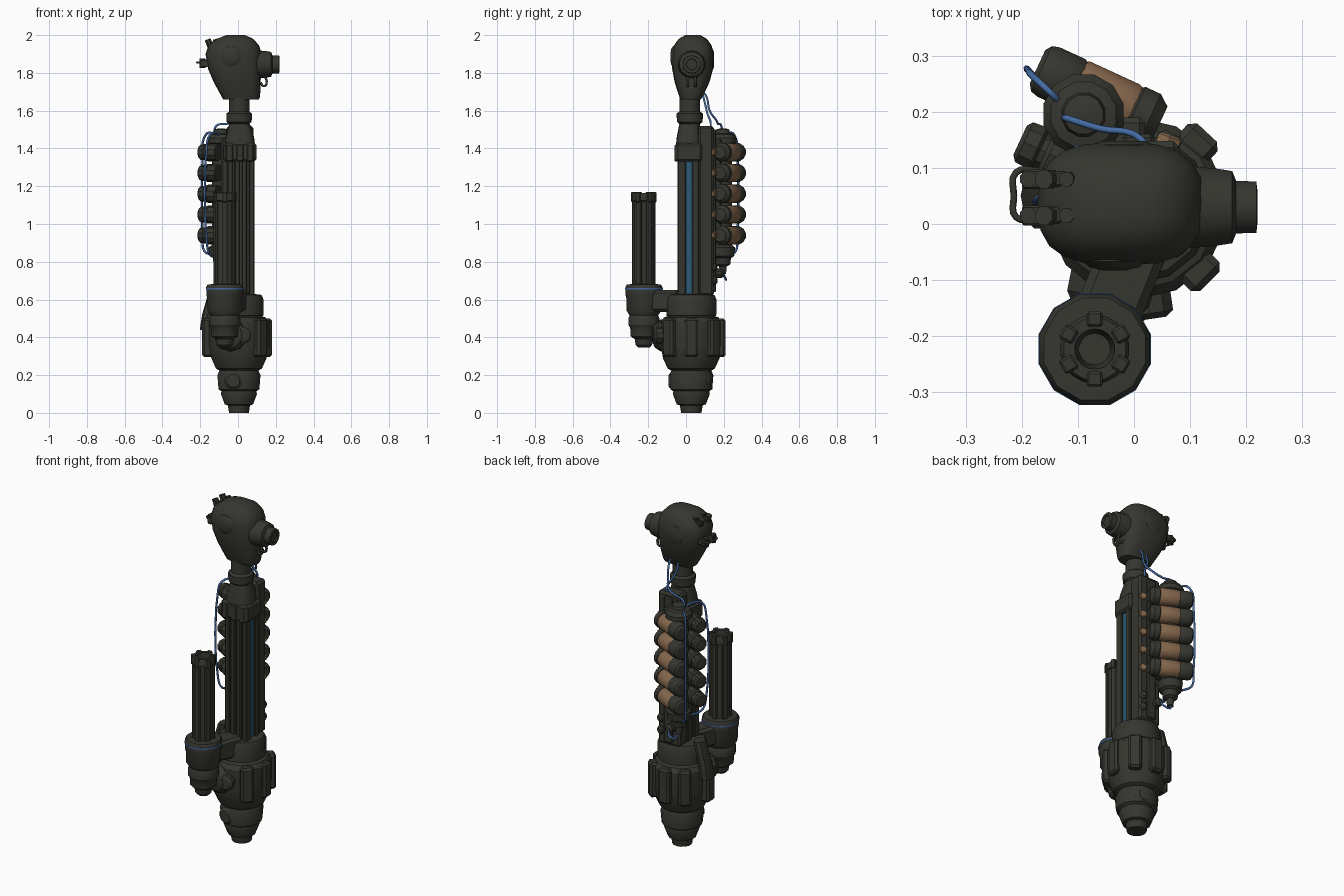
import bpy, bmesh, math
from mathutils import Vector, Matrix

def material(name, rgb):
    m = bpy.data.materials.new(name)
    m.diffuse_color = (*rgb, 1)
    return m

DARK = material("dark olive metal", (0.037, 0.037, 0.030))
BROWN = material("copper brown", (0.235, 0.135, 0.072))
WIRE = material("blue cable", (0.06, 0.15, 0.37))
STRIP = material("deep blue strip", (0.025, 0.10, 0.175))

def finish(name, bm, mat, bevel=0, angle=32):
    bmesh.ops.recalc_face_normals(bm, faces=bm.faces)
    if bevel:
        bmesh.ops.bevel(bm, geom=bm.edges[:], offset=bevel, segments=1, affect='EDGES')
    me = bpy.data.meshes.new(name)
    bm.to_mesh(me)
    bm.free()
    me.materials.append(mat)
    me.shade_smooth()
    me.set_sharp_from_angle(angle=math.radians(angle))
    ob = bpy.data.objects.new(name, me)
    bpy.context.collection.objects.link(ob)
    return ob

def loft(name, rings, mat, xform=Matrix()):
    bm = bmesh.new()
    loops = [[bm.verts.new(xform @ Vector(p)) for p in r] for r in rings]
    n = len(loops[0])
    for a, b in zip(loops, loops[1:]):
        for i in range(n):
            bm.faces.new((a[i], a[(i + 1) % n], b[(i + 1) % n], b[i]))
    bm.faces.new(loops[0])
    bm.faces.new(loops[-1])
    return finish(name, bm, mat)

def lathe(name, profile, at=(0, 0, 0), axis=(0, 0, 1), n=12, mat=DARK):
    """profile: (radius, distance along axis)"""
    q = Vector(axis).normalized().to_track_quat('Z', 'Y')
    rings = [[(r * math.cos(2 * math.pi * (i + .5) / n), r * math.sin(2 * math.pi * (i + .5) / n), h)
              for i in range(n)] for r, h in profile]
    return loft(name, rings, mat, Matrix.Translation(at) @ q.to_matrix().to_4x4())

def box(name, lo, hi, mat=DARK, bevel=0.008, turn=0, pivot=(0, 0, 0)):
    lo, hi = Vector(lo), Vector(hi)
    bm = bmesh.new()
    bmesh.ops.create_cube(bm, size=1)
    for v in bm.verts:
        v.co = Vector((v.co[i] * (hi[i] - lo[i]) + (hi[i] + lo[i]) / 2 for i in range(3)))
    if turn:
        bmesh.ops.rotate(bm, verts=bm.verts, cent=(0, 0, 0), matrix=Matrix.Rotation(math.radians(turn), 3, 'Z'))
    bmesh.ops.translate(bm, verts=bm.verts, vec=pivot)
    return finish(name, bm, mat, bevel)

def tube(name, pts, r=0.006, mat=WIRE):
    cu = bpy.data.curves.new(name, 'CURVE')
    cu.dimensions = '3D'
    cu.bevel_depth, cu.bevel_resolution, cu.resolution_u = r, 1, 4
    cu.use_fill_caps = True
    sp = cu.splines.new('BEZIER')
    sp.bezier_points.add(len(pts) - 1)
    for b, p in zip(sp.bezier_points, pts):
        b.co = p
        b.handle_left_type = b.handle_right_type = 'AUTO'
    cu.materials.append(mat)
    ob = bpy.data.objects.new(name, cu)
    bpy.context.collection.objects.link(ob)

def rounded(z, cx, hx, cy, hy, n=20, e=0.72):
    f = lambda t: math.copysign(abs(t) ** e, t)
    return [(cx + hx * f(math.cos(2 * math.pi * i / n)), cy + hy * f(math.sin(2 * math.pi * i / n)), z) for i in range(n)]

C = (0.005, 0.028, 0)          # main vertical axis

# Foot, lower body and collar
lathe("foot", [(.054, 0), (.06, .04), (.077, .045), (.098, .10), (.095, .115), (.111, .125),
               (.117, .20), (.105, .225), (.1, .25)], C, n=14)
lathe("body", [(.1, .22), (.125, .235), (.15, .29), (.162, .36), (.162, .48), (.145, .505), (.1, .52)], C, n=14)
lathe("collar", [(.1, .5), (.132, .515), (.134, .6), (.122, .625), (.08, .63)], C, n=14)
# Foot knobs
lathe("front_foot_knob", [(.05, 0), (.05, .03), (.035, .045)], (-.02, -.045, .17), (-.1, -1, 0))
lathe("back_foot_knob", [(.05, 0), (.05, .02), (.035, .035)], (.03, .1, .17), (.2, 1, 0))
# Armour pods around the body
for i, (a, d) in enumerate([(0, .175), (47, .184), (-45, .184), (180, .195), (130, .185), (90, .182)]):
    box(f"body_pod_{i}", (.12, -.036, .295), (d, .036, .5), bevel=.012, turn=a, pivot=C)
loft("left_strap", [rounded(.44, -.172, .03, .05, .04, 8), rounded(.52, -.16, .03, .05, .04, 8),
                    rounded(.65, -.125, .028, .05, .035, 8)], DARK)
lathe("front_body_knob", [(.085, 0), (.085, .05), (.065, .08), (.04, .09)], (-.03, -.085, .41), (-.2, -1, 0), 10)
lathe("front_body_stud", [(.045, 0), (.045, .05), (.03, .06)], (.02, -.11, .41), (.15, -1, 0), 10)

# Column with front ribs and recessed side strip
box("column_core", (-.045, -.03, .62), (.068, .07, 1.4), bevel=.004)
for i, x in enumerate((-.042, -.005, .034, .073)):
    box(f"column_rib_{i}", (x - .014, -.046, .62), (x + .014, -.001, 1.36), bevel=.005)
box("column_side_rib", (.06, .033, .62), (.088, .068, 1.36), bevel=.004)
box("column_left_rib", (-.06, .03, .62), (-.04, .068, 1.36), bevel=.004)
box("blue_side_strip", (.06, -.002, .63), (.077, .035, 1.335), STRIP, 0)
box("back_plate", (-.06, .065, .62), (.082, .148, 1.52), bevel=.012)
box("back_plate_rail", (-.02, .14, .64), (.035, .16, 1.5), bevel=.006)
for z in (.7, .77):
    lathe("plate_back_bolt", [(.024, 0), (.024, .02), (.014, .03)], (.055, .135, z), (.5, 1, 0), 10)

# Shoulder block and neck
box("shoulder_block", (-.078, -.055, 1.33), (.097, .085, 1.43), bevel=.012)
for x in (-.045, .01, .065):
    box("shoulder_rib", (x - .018, -.06, 1.33), (x + .018, -.04, 1.42), bevel=.005)
loft("shoulder_slope", [rounded(1.42, .01, .08, .015, .068), rounded(1.46, .01, .075, .015, .064),
                        rounded(1.53, .008, .055, .018, .053)], DARK)
lathe("neck", [(.055, 1.5), (.055, 1.53), (.068, 1.54), (.07, 1.585), (.055, 1.595), (.055, 1.68)], (.006, .02, 0), n=14)

# Head
loft("head", [rounded(*s) for s in [
    (1.66, .016, .095, .025, .055), (1.675, .015, .102, .026, .062), (1.75, -.004, .124, .032, .092),
    (1.82, -.018, .14, .035, .108), (1.9, -.024, .148, .036, .11), (1.945, -.022, .134, .036, .1),
    (1.98, -.016, .097, .036, .075), (2.0, -.012, .05, .036, .04)]], DARK)
lathe("eye", [(.06, 0), (.058, .012), (.045, .022), (.02, .028)], (-.035, -.055, 1.885), (0, -1, 0), 14)
lathe("back_eye", [(.06, 0), (.055, .012), (.04, .018)], (-.02, .13, 1.87), (0, 1, 0), 14)
lathe("ear", [(.075, 0), (.07, .05), (.066, .075), (.048, .082), (.047, .118), (.03, .12), (.028, .112)],
      (.1, .03, 1.845), (1, 0, 0), 14)
for y in (.01, .05):
    tube("ear_hook", [(.135, y, 1.8), (.15, y, 1.74), (.135, y, 1.73), (.12, y, 1.75)], .007, DARK)

# Head side brackets and handle
for y in (.015, .08):
    box("top_bracket", (-.165, y - .014, 1.935), (-.095, y + .014, 1.965), bevel=.004)
    lathe("top_bracket_cap", [(.018, 0), (.018, .035)], (-.148, y, 1.945), (-.4, 0, 1), 8)
    lathe("top_bracket_pin", [(.014, 0), (.014, .03)], (-.112, y, 1.95), (-.3, 0, 1), 8)
    box("side_bracket", (-.2, y - .018, 1.83), (-.14, y + .018, 1.87), bevel=.004)
    lathe("side_bracket_cap", [(.016, 0), (.016, .05)], (-.188, y, 1.825), (0, 0, 1), 8)
tube("side_handle", [(-.17, .01, 1.85), (-.21, .012, 1.855), (-.214, .05, 1.855), (-.21, .092, 1.855), (-.17, .095, 1.85)], .006, DARK)

# Front cannon: housing, barrel, rods
G = (-.07, -.223, 0)
lathe("cannon_housing", [(.03, .345), (.045, .36), (.05, .39), (.072, .405), (.075, .45), (.085, .465), (.085, .5),
                         (.078, .515), (.094, .54), (.094, .6), (.1, .62), (.102, .665), (.094, .68), (.06, .682)], G, n=12)
lathe("housing_blue_band", [(.098, .652), (.1035, .653), (.1035, .661), (.098, .662)], G, n=12, mat=WIRE)
lathe("cannon_barrel", [(.053, .66), (.053, 1.12), (.062, 1.125), (.062, 1.155), (.056, 1.165), (.036, 1.165), (.028, 1.06)], G, n=18)
for i in range(6):
    a = 60 * i + 30
    box(f"barrel_rod_{i}", (.04, -.016, .67), (.062, .016, 1.13), bevel=.005, turn=a, pivot=G)
    box(f"muzzle_lug_{i}", (.04, -.014, 1.115), (.067, .014, 1.17), bevel=.004, turn=a, pivot=G)
# Cannon arm
box("cannon_arm", (0, -.058, .535), (.21, .058, .65), bevel=.015, turn=-112, pivot=(.01, -.02, 0))
lathe("cannon_lower_link", [(.04, 0), (.04, .12)], (-.06, -.2, .44), (.3, 1, -.2), 10)

# Battery core on the back
lathe("battery_core", [(.018, .735), (.02, .775), (.04, .785), (.045, .82), (.062, .83), (.068, .875), (.05, .89),
                       (.05, 1.42), (.074, 1.43), (.074, 1.455), (.06, 1.475), (.04, 1.48), (.036, 1.5), (.02, 1.505)],
      (-.09, .195, 0), n=12)
box("battery_mount", (-.09, .11, .9), (.02, .19, 1.45), bevel=.01)
lathe("core_outlet", [(.025, 0), (.025, .05), (.015, .06)], (-.02, .14, .74), (0, 1, 0), 10)

# Five rows of canisters
U = Vector((.91, -.42, 0))
for k in range(5):
    z = .94 + .11 * k
    p = Vector((-.172, .28, z))
    lathe(f"canister_cap_left_{k}", [(.034, 0), (.046, .008), (.05, .022), (.05, .072), (.043, .084)], p, U, 12)
    lathe(f"canister_{k}", [(.042, .068), (.049, .082), (.049, .178), (.042, .195)], p, U, 16, BROWN)
    lathe(f"canister_cap_right_{k}", [(.043, .182), (.05, .19), (.05, .22), (.034, .24)], p, U, 12)
    lathe(f"short_cap_{k}", [(.046, 0), (.046, .05), (.036, .058), (.036, .068), (.043, .074), (.041, .1), (.03, .108)],
          (-.105, .104, z), (-.91, .42, 0), 10)
    lathe(f"copper_stud_{k}", [(.024, 0), (.024, .018), (.018, .022)], (.058, .138, z), (.35, 1, 0), 6, BROWN)

# Blue cables
tube("neck_cable_a", [(.035, .085, 1.71), (.035, .11, 1.67), (.03, .125, 1.6), (.0, .16, 1.55),
                      (-.06, .17, 1.53), (-.115, .187, 1.52), (-.125, .19, 1.47)])
tube("neck_cable_b", [(-.01, .085, 1.7), (-.01, .1, 1.64), (.02, .115, 1.58), (.035, .13, 1.54), (.035, .13, 1.5)])
tube("canister_cable", [(-.13, .215, 1.46), (-.15, .235, 1.485), (-.182, .265, 1.45), (-.187, .272, 1.38), (-.187, .272, .93),
                        (-.18, .265, .86), (-.14, .23, .835)])
tube("side_cable", [(-.09, .16, 1.45), (-.11, .12, 1.48), (-.15, .06, 1.47), (-.165, .05, 1.42), (-.165, .05, .9),
                    (-.15, .07, .84), (-.1, .16, .83)])
tube("outlet_cable", [(-.09, .195, .74), (-.075, .21, .71), (-.04, .21, .71), (-.02, .19, .74)])
